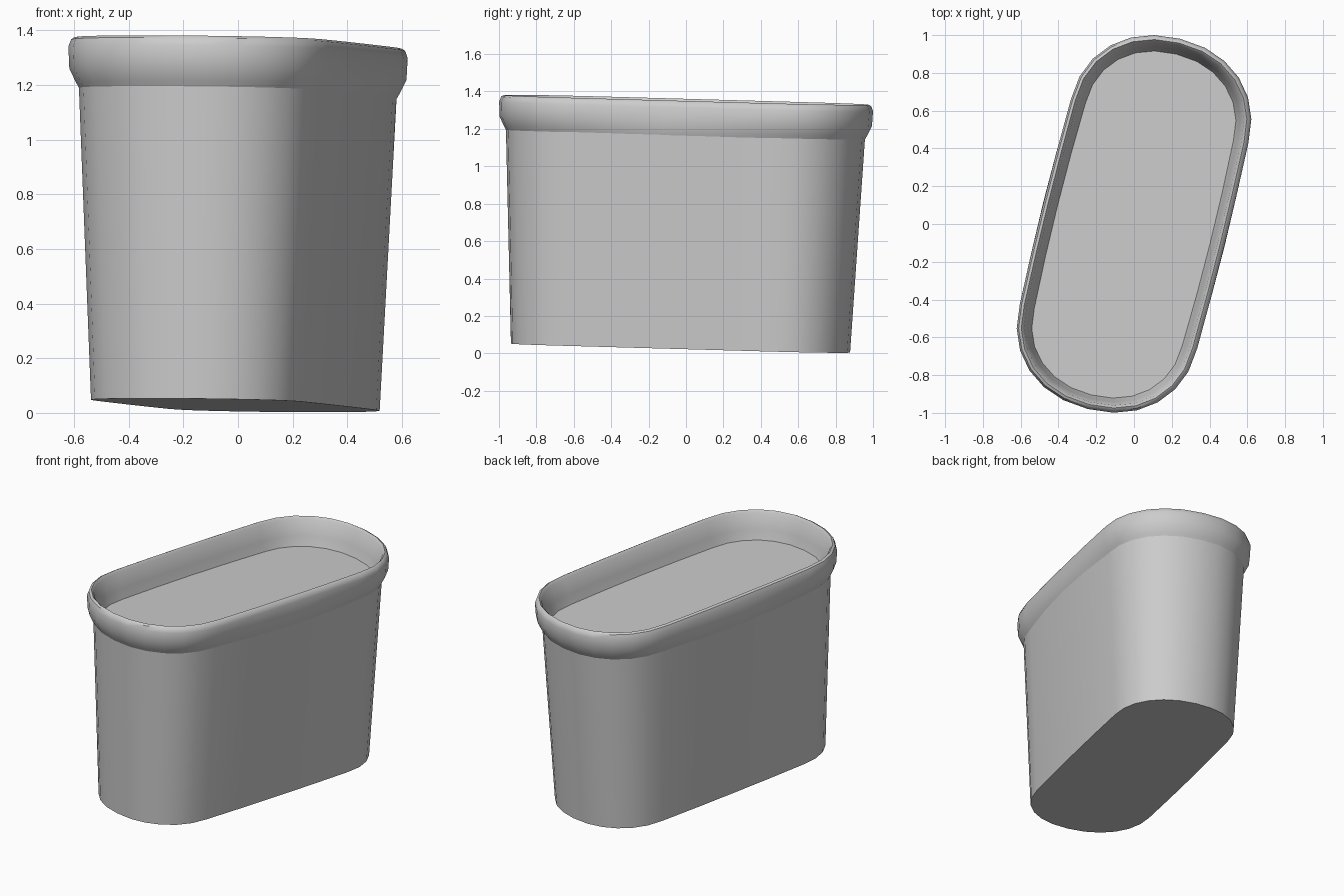
import bpy, bmesh
from math import sin, cos, pi, radians

cube = bpy.data.objects.get("Cube")
if cube:
    bpy.data.objects.remove(cube)

grey = bpy.data.materials.new("plain grey")
grey.use_nodes = True
colour = (0.6, 0.6, 0.6, 1)
grey.diffuse_color = colour
grey.node_tree.nodes["Principled BSDF"].inputs["Base Color"].default_value = colour

TURN = radians(14)      # the oblong stands at an angle
HALF_STRAIGHT = 0.56
STEPS = 12              # segments around each rounded end


def oblong(inset, z, bulge):
    """Oblong ring with gently bowed sides, slightly leaning and tilted."""
    half_width = 0.484 - inset
    points = []
    for end in (1, -1):
        # Rounded end
        for i in range(STEPS + 1):
            a = pi * i / STEPS
            c, s = cos(a), max(sin(a), 0)
            side = 1 if c >= 0 else -1
            points.append((end * half_width * side * abs(c) ** 0.93,
                           end * (HALF_STRAIGHT + (0.45 - inset) * s ** 0.93)))
        # Bowed side
        for t in (0.5, 0, -0.5):
            points.append((-end * (half_width + bulge * (1 - t * t)),
                           end * HALF_STRAIGHT * t))
    ring = []
    lean = 1 - z / 1.3
    for u, v in points:
        x = u * cos(TURN) + v * sin(TURN) - 0.01 * lean
        y = -u * sin(TURN) + v * cos(TURN) - 0.03 * lean
        ring.append((x, y, z - 0.012 * x - 0.025 * y))
    return ring


def loft(name, profile, cap_first=False, cap_last=False):
    """Skin rings given as (inset, height, side bulge)."""
    bm = bmesh.new()
    rings = [[bm.verts.new(p) for p in oblong(*step)] for step in profile]
    for low, high in zip(rings, rings[1:]):
        n = len(low)
        for i in range(n):
            j = (i + 1) % n
            bm.faces.new((low[i], low[j], high[j], high[i]))
    if cap_first:
        bm.faces.new(rings[0][::-1])
    if cap_last:
        bm.faces.new(rings[-1])
    mesh = bpy.data.meshes.new(name)
    bm.to_mesh(mesh)
    bm.free()
    mesh.materials.append(grey)
    obj = bpy.data.objects.new(name, mesh)
    bpy.context.collection.objects.link(obj)
    bpy.ops.object.select_all(action="DESELECT")
    bpy.context.view_layer.objects.active = obj
    obj.select_set(True)
    bpy.ops.object.shade_smooth_by_angle(angle=radians(40))


# Tapered tub with a flat base
loft("tub", [(0.092, 0.027, 0.006), (0.038, 1.2, 0.037)], cap_first=True)

# Lid: overhanging rim, narrow lip, sloping inner wall, sunken panel
loft("lid", [(0.042, 1.165, 0.037), (0.028, 1.19, 0.032), (0.004, 1.24, 0.014),
             (0, 1.32, 0.008), (0.01, 1.347, 0.008), (0.024, 1.355, 0.008),
             (0.038, 1.34, 0.008), (0.06, 1.24, 0.01),
             (0.08, 1.18, 0.012)], cap_last=True)
